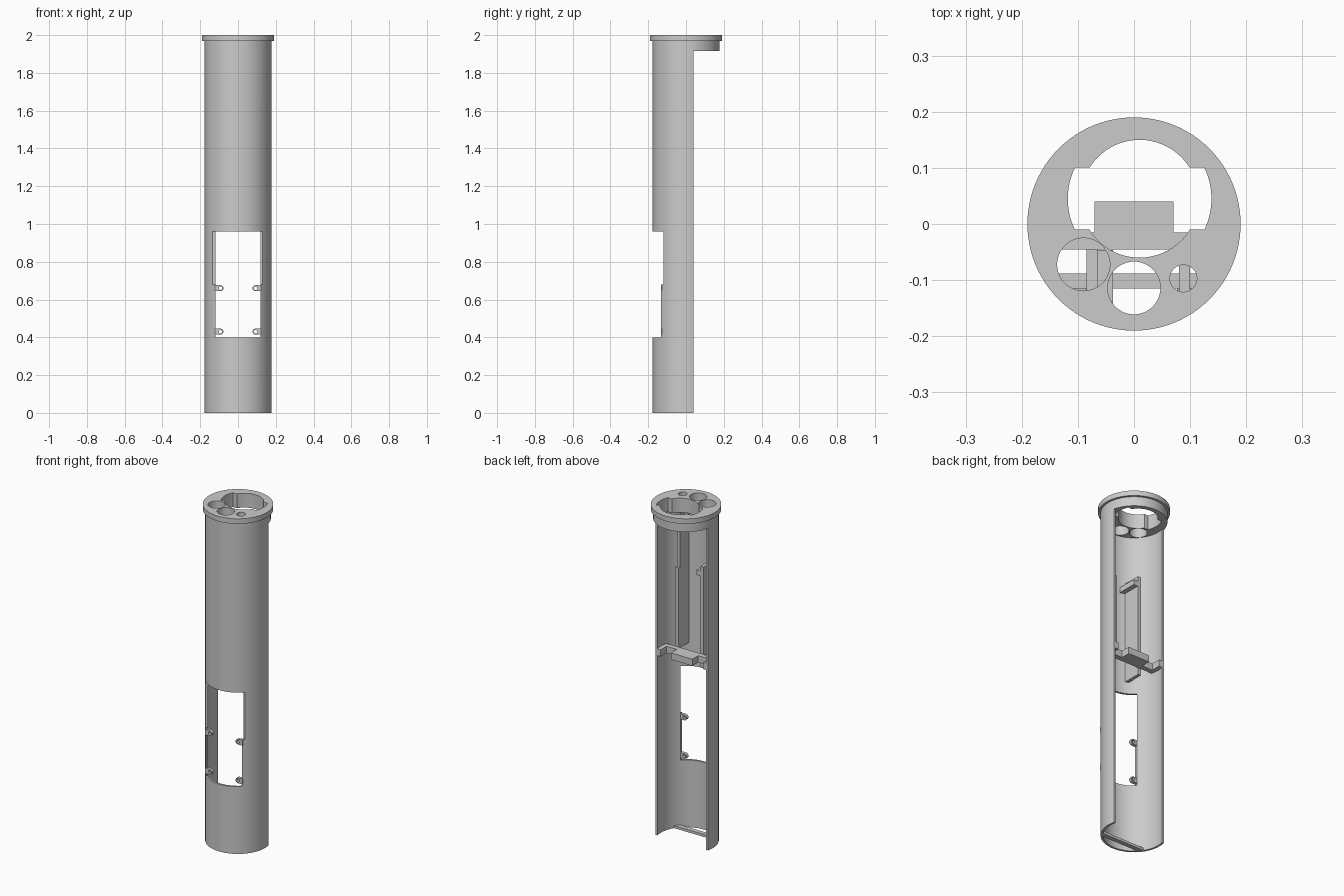
import bpy, bmesh, math
from mathutils import Matrix, Vector

cube = bpy.data.objects.get("Cube")
if cube:
    bpy.data.objects.remove(cube)

grey = bpy.data.materials.new("plain grey")
grey.use_nodes = True
COLOUR = (0.6, 0.6, 0.6, 1)
grey.diffuse_color = COLOUR
grey.node_tree.nodes["Principled BSDF"].inputs["Base Color"].default_value = COLOUR

R_OUT, R_IN, CUT_Y = 0.177, 0.165, 0.04
PLUG_Z, FLANGE_Z, TOP = 1.915, 1.97, 2.0


def finish(name, bm):
    mesh = bpy.data.meshes.new(name)
    bm.to_mesh(mesh)
    bm.free()
    mesh.materials.append(grey)
    ob = bpy.data.objects.new(name, mesh)
    bpy.context.collection.objects.link(ob)
    return ob


def box(name, x0, x1, y0, y1, z0, z1):
    bm = bmesh.new()
    size = Matrix.Diagonal((x1 - x0, y1 - y0, z1 - z0, 1))
    mid = Vector((x0 + x1, y0 + y1, z0 + z1)) / 2
    bmesh.ops.create_cube(bm, size=1, matrix=Matrix.Translation(mid) @ size)
    return finish(name, bm)


def prism(name, points, z0, z1):
    bm = bmesh.new()
    base = bm.faces.new([bm.verts.new((x, y, z0)) for x, y in points])
    grown = bmesh.ops.extrude_face_region(bm, geom=[base])
    verts = [v for v in grown["geom"] if isinstance(v, bmesh.types.BMVert)]
    bmesh.ops.translate(bm, verts=verts, vec=(0, 0, z1 - z0))
    bmesh.ops.recalc_face_normals(bm, faces=bm.faces)
    return finish(name, bm)


def arc(x, y, r, start=0, end=360, n=96):
    angles = [math.radians(start + (end - start) * i / n) for i in range(n)]
    return [(x + r * math.cos(a), y + r * math.sin(a)) for a in angles]


def disc(name, x, y, r, z0, z1, n=96):
    return prism(name, arc(x, y, r, n=n), z0, z1)


def combine(ob, tool, operation="DIFFERENCE"):
    mod = ob.modifiers.new(operation.lower(), "BOOLEAN")
    mod.object, mod.operation, mod.solver = tool, operation, "EXACT"
    bpy.context.view_layer.update()
    graph = bpy.context.evaluated_depsgraph_get()
    mesh = bpy.data.meshes.new_from_object(ob.evaluated_get(graph))
    ob.modifiers.clear()
    ob.data = mesh
    bpy.data.objects.remove(tool)
    return ob


def inside(ob):
    """Trim a part to the bore of the tube, slightly sunk into the wall."""
    return combine(ob, disc("trim", 0, 0, R_IN + 0.004, -1, 3), "INTERSECT")


# Half-open tube wall
shell = disc("tube_shell", 0, 0, R_OUT, 0, PLUG_Z)
combine(shell, disc("bore", 0, 0, R_IN, -1, 3))
combine(shell, box("open_back", -1, 1, CUT_Y, 1, -1, 3))

# Stepped front window: through opening plus a shallow wider recess
combine(shell, box("window", -0.118, 0.118, -1, 0, 0.4, 0.96))
combine(shell, box("recess", -0.135, 0.13, -1, -0.115, 0.68, 0.96))

# End cap: plug and wider flange
cap = disc("end_cap", 0, 0, R_OUT, PLUG_Z, FLANGE_Z)
combine(cap, disc("cap_flange", 0, 0, 0.19, FLANGE_Z, TOP), "UNION")

# Main opening with side slots, and three round ports
slot = disc("slot", 0.01, 0.045, 0.128, 1, 3)
combine(slot, box("slot_band", -1, 1, -0.01, 0.101, 0, 4), "INTERSECT")
combine(cap, slot)
for x, y, r in ((0.01, 0.045, 0.105), (-0.09, -0.072, 0.047),
                (0, -0.114, 0.047), (0.088, -0.097, 0.024)):
    combine(cap, disc("port", x, y, r, 1, 3, 64))

# Shelf across the bore: crossbar, centre block and side arms
shelf = box("shelf", -0.2, 0.2, -0.045, -0.015, 1.07, 1.11)
combine(shelf, box("block", -0.07, 0.07, -0.045, CUT_Y, 1.07, 1.11), "UNION")
for side in (-1, 1):
    x0, x1 = sorted((side * 0.139, side * 0.2))
    combine(shelf, box("arm", x0, x1, -0.045, CUT_Y, 1.07, 1.11), "UNION")
inside(shelf)

# Upright ribs on the inside of the front wall
inside(box("left_rib", 0.08, 0.1, -0.2, -0.045, 1.1, 1.58))
inside(box("left_rib_upper", 0.08, 0.1, -0.2, -0.06, 1.58, PLUG_Z))
inside(box("right_rib", -0.085, -0.065, -0.2, -0.045, 1.03, 1.63))
inside(box("rib_bracket", -0.066, -0.037, -0.2, -0.046, 1.57, 1.6))

# Brace across the open foot
inside(box("foot_brace", -0.2, 0.2, -0.115, -0.088, 0, 0.015))

# Screw lugs on the window edges
for side, word in ((1, "left"), (-1, "right")):
    for z, level in ((0.43, "lower"), (0.66, "upper")):
        outline = arc(0, 0, 0.016, 90, 270, 16) + [(0, -0.016), (0.03, -0.016), (0.03, 0.016)]
        lug = prism(f"{word}_{level}_lug", outline, 0, 0.018)
        combine(lug, disc("screw_hole", 0, 0, 0.009, -1, 1, 24))
        turn = Matrix.Rotation(math.radians(90), 4, "X")
        flip = Matrix.Rotation(math.pi if side < 0 else 0, 4, "Y")
        lug.data.transform(Matrix.Translation((side * 0.093, -0.115, z)) @ flip @ turn)

# Smooth the round walls, keep edges crisp
for ob in list(bpy.context.collection.objects):
    if ob.type == "MESH" and grey.name in ob.data.materials:
        bpy.ops.object.select_all(action="DESELECT")
        ob.select_set(True)
        bpy.context.view_layer.objects.active = ob
        bpy.ops.object.shade_smooth_by_angle(angle=math.radians(30))
